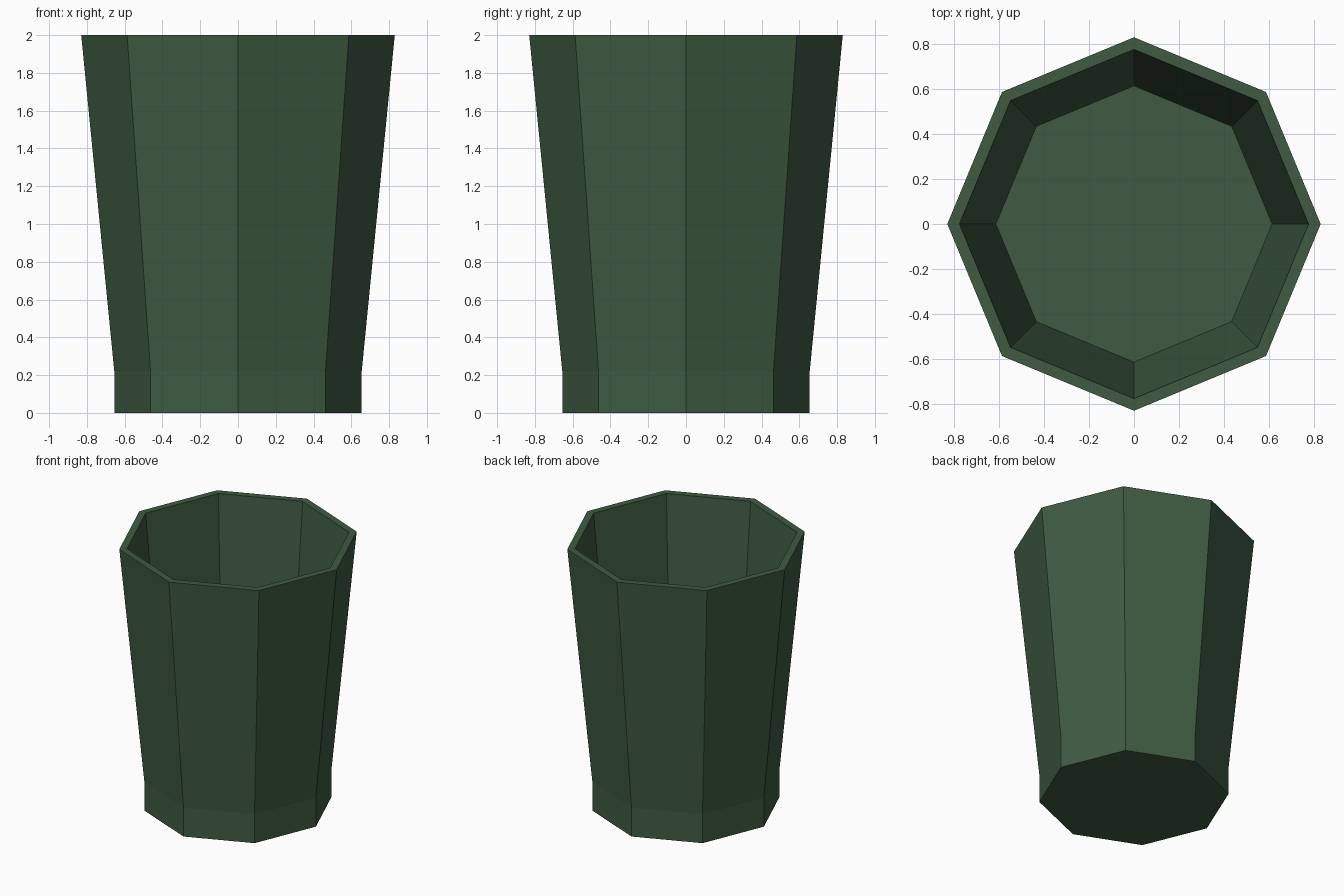
import bpy, bmesh
from math import cos, sin, pi

if "Cube" in bpy.data.objects:
    bpy.data.objects.remove(bpy.data.objects["Cube"])

SIDES = 8
# Cup profile (radius, z): outer foot, outer wall, rim, inner wall, inner floor
PROFILE = [(0.655, 0.0), (0.655, 0.22), (0.83, 2.0), (0.776, 2.0), (0.614, 0.22)]

bm = bmesh.new()


def ring(radius, z):
    return [bm.verts.new((radius * cos(2 * pi * i / SIDES),
                          radius * sin(2 * pi * i / SIDES), z)) for i in range(SIDES)]


rings = [ring(r, z) for r, z in PROFILE]

# Walls and rim
for a, b in zip(rings, rings[1:]):
    for i in range(SIDES):
        j = (i + 1) % SIDES
        bm.faces.new((a[i], a[j], b[j], b[i]))

# Underside and inner floor
bm.faces.new(rings[0][::-1])
bm.faces.new(rings[-1])
bmesh.ops.recalc_face_normals(bm, faces=bm.faces)

mesh = bpy.data.meshes.new("octagonal_cup")
bm.to_mesh(mesh)
bm.free()
cup = bpy.data.objects.new("octagonal_cup", mesh)
bpy.context.collection.objects.link(cup)

# Dark green material
green = bpy.data.materials.new("dark_green")
green.diffuse_color = (0.05, 0.105, 0.055, 1.0)
green.use_nodes = True
green.node_tree.nodes["Principled BSDF"].inputs["Base Color"].default_value = green.diffuse_color
mesh.materials.append(green)
